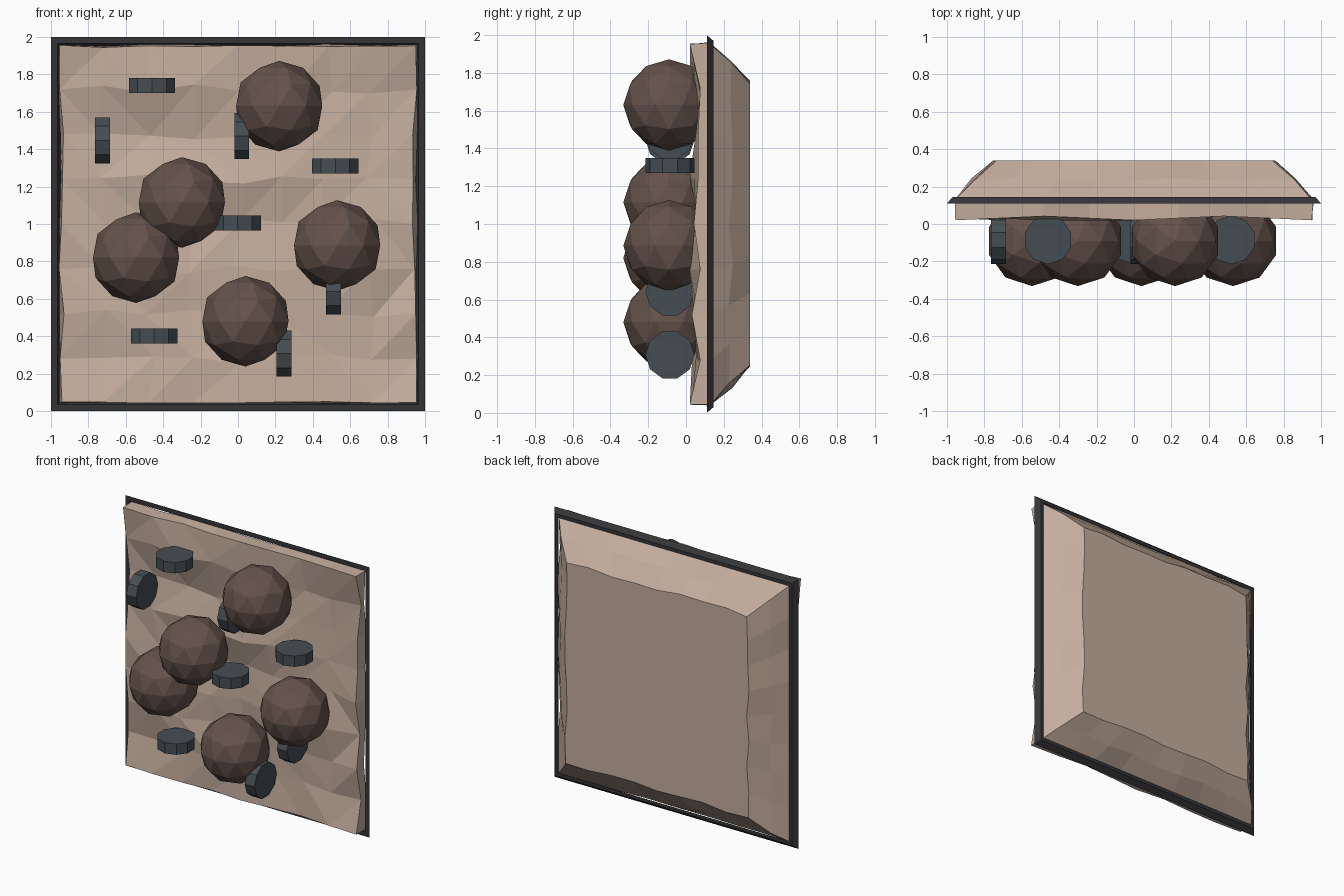
import bpy, bmesh, math, random

if "Cube" in bpy.data.objects:
    bpy.data.objects.remove(bpy.data.objects["Cube"])
random.seed(7)


def mat(name, rgb):
    m = bpy.data.materials.new(name)
    m.diffuse_color = (*rgb, 1)
    m.use_nodes = True
    m.node_tree.nodes["Principled BSDF"].inputs["Base Color"].default_value = m.diffuse_color
    return m


ROCK = mat("rock", (0.55, 0.42, 0.34))
BALL = mat("ball_brown", (0.13, 0.085, 0.07))
DISC = mat("disc_grey", (0.06, 0.075, 0.085))
FRAME = mat("frame_dark", (0.035, 0.035, 0.04))


def add_object(name, bm, material):
    bmesh.ops.recalc_face_normals(bm, faces=bm.faces)
    me = bpy.data.meshes.new(name)
    bm.to_mesh(me)
    bm.free()
    me.materials.append(material)
    ob = bpy.data.objects.new(name, me)
    bpy.context.collection.objects.link(ob)
    return ob


def jit(a):
    return random.uniform(-a, a)


# Rock slab: relief depth of the front, rows from top to bottom (0 = most forward)
relief = ["012101210",
          "310012555",
          "467643354",
          "332100244",
          "146754332",
          "321342105",
          "201453241",
          "542113345",
          "101201210"]
N = len(relief) - 1
bm = bmesh.new()
grid = []
for r, row in enumerate(relief):
    line = []
    for c, d in enumerate(row):
        x = -0.96 + 1.92 * c / N
        z = 1.96 - 1.92 * r / N
        if c in (0, N):
            x -= math.copysign(random.uniform(-0.01, 0.035), x)
        elif r not in (0, N):
            x += jit(0.035)
        if r in (0, N):
            z -= math.copysign(random.uniform(-0.01, 0.03), z - 1)
        elif c not in (0, N):
            z += jit(0.03)
        line.append(bm.verts.new((x, 0.02 + 0.011 * int(d), z)))
    grid.append(line)
for r in range(N):
    for c in range(N):
        quad = (grid[r][c], grid[r][c + 1], grid[r + 1][c + 1], grid[r + 1][c])
        if random.random() < 0.5:
            quad = quad[1:] + quad[:1]
        bm.faces.new(quad[:3])
        bm.faces.new((quad[0], quad[2], quad[3]))

# Sloping sides down to the flat back, following the border of the relief
border = ([(0, c) for c in range(N)] + [(r, N) for r in range(N)]
          + [(N, c) for c in range(N, 0, -1)] + [(r, 0) for r in range(N, 0, -1)])
prev = [grid[r][c] for r, c in border]
for half, y, wob in ((0.955, 0.125, 0.008), (0.855, 0.235, 0.014), (0.745, 0.34, 0.012)):
    ring = []
    for r, c in border:
        h = half + jit(wob)
        yy = y if y > 0.3 else y + jit(wob)
        ring.append(bm.verts.new((h * (2 * c / N - 1), yy, 1 + h * (1 - 2 * r / N))))
    for i in range(len(ring)):
        j = (i + 1) % len(ring)
        bm.faces.new((prev[i], prev[j], ring[j], ring[i]))
    prev = ring
bm.faces.new(prev)
add_object("rock_slab", bm, ROCK)

# Square frame with a chamfered outside
bm = bmesh.new()
rings = []
for half, y in ((1.0, 0.11), (0.97, 0.145), (0.945, 0.145), (0.965, 0.11)):
    rings.append([bm.verts.new((sx * half, y, 1 + sz * half))
                  for sx, sz in ((-1, -1), (1, -1), (1, 1), (-1, 1))])
for k in range(4):
    a, b = rings[k], rings[(k + 1) % 4]
    for i in range(4):
        j = (i + 1) % 4
        bm.faces.new((a[i], a[j], b[j], b[i]))
add_object("frame", bm, FRAME)

# Round boulders
for i, (x, z) in enumerate([(0.22, 1.63), (-0.30, 1.115), (-0.545, 0.82),
                            (0.53, 0.885), (0.04, 0.48)]):
    bm = bmesh.new()
    bmesh.ops.create_icosphere(bm, subdivisions=2, radius=0.242)
    ob = add_object(f"boulder_{i + 1}", bm, BALL)
    ob.location = (x, -0.09, z)

# Ten-sided discs, lying flat or standing on edge
flat = [(-0.46, 1.74), (0.52, 1.31), (-0.002, 1.005), (-0.448, 0.40)]
upright = [(-0.725, 1.447), (0.02, 1.47), (0.51, 0.64), (0.245, 0.307)]
for i, (x, z) in enumerate(flat + upright):
    bm = bmesh.new()
    bmesh.ops.create_cone(bm, cap_ends=True, segments=10, radius1=0.13,
                          radius2=0.13, depth=0.08)
    ob = add_object(f"disc_{i + 1}", bm, DISC)
    ob.location = (x, -0.085, z)
    if i >= len(flat):
        ob.rotation_euler = (0, math.pi / 2, 0)
